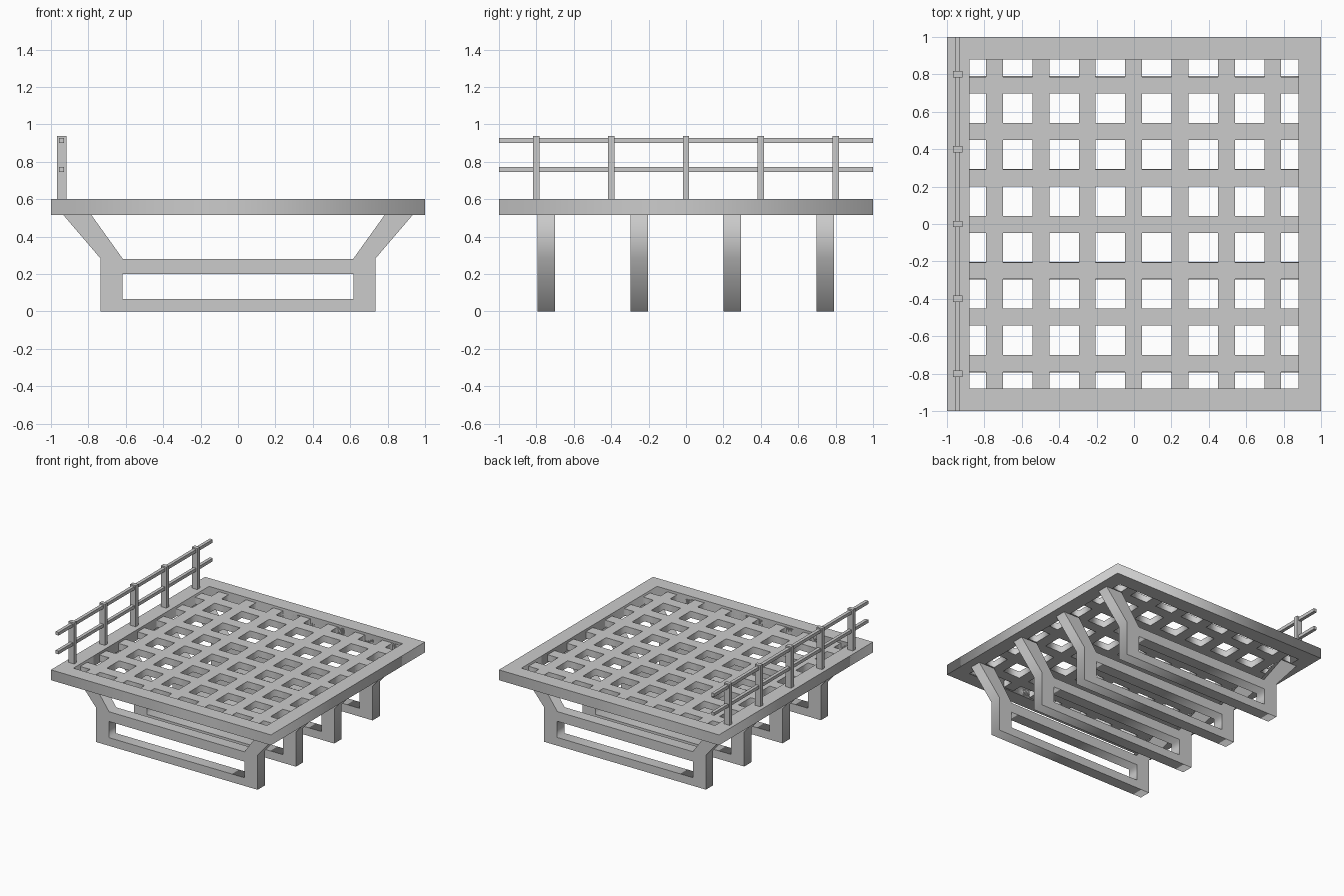
import bpy, math

if "Cube" in bpy.data.objects:
    bpy.data.objects.remove(bpy.data.objects["Cube"])


def plate(name, loops, thickness, location=(0, 0, 0), upright=False):
    """Flat cut-out: first loop is the outline, the rest are holes."""
    curve = bpy.data.curves.new(name, 'CURVE')
    curve.dimensions = '2D'
    curve.fill_mode = 'BOTH'
    curve.extrude = thickness / 2
    for pts in loops:
        s = curve.splines.new('POLY')
        s.points.add(len(pts) - 1)
        for p, (x, y) in zip(s.points, pts):
            p.co = (x, y, 0, 1)
        s.use_cyclic_u = True
    tmp = bpy.data.objects.new(name + "_outline", curve)
    bpy.context.collection.objects.link(tmp)
    bpy.context.view_layer.update()
    deps = bpy.context.evaluated_depsgraph_get()
    mesh = bpy.data.meshes.new_from_object(tmp.evaluated_get(deps))
    bpy.data.objects.remove(tmp)
    obj = bpy.data.objects.new(name, mesh)
    bpy.context.collection.objects.link(obj)
    obj.location = location
    if upright:
        obj.rotation_euler.x = math.pi / 2
    return obj


def rect(x0, x1, y0, y1):
    return [(x0, y0), (x1, y0), (x1, y1), (x0, y1)]


def box(name, lo, hi):
    mid = [(a + b) / 2 for a, b in zip(lo, hi)]
    bpy.ops.mesh.primitive_cube_add(size=1, location=mid)
    obj = bpy.context.object
    obj.name = name
    obj.scale = [b - a for a, b in zip(lo, hi)]
    return obj


# Deck border
plate("deck_frame", [rect(-1, 1, -1, 1), rect(-0.88, 0.88, -0.88, 0.88)],
      0.085, (0, 0, 0.5575))

# Slightly recessed lattice of 7 x 7 bars
bars = [-0.002 + 0.248 * i for i in range(-3, 4)]
starts = [-0.88] + [b + 0.045 for b in bars]
ends = [b - 0.045 for b in bars] + [0.88]
gaps = list(zip(starts, ends))
holes = [rect(x0, x1, y0, y1) for x0, x1 in gaps for y0, y1 in gaps]
plate("deck_lattice", [rect(-0.9, 0.9, -0.9, 0.9)] + holes,
      0.055, (0, 0, 0.5525))

# Trestle supports with splayed arms and a long window
half = [(0.735, 0), (0.735, 0.283), (0.935, 0.517), (0.785, 0.517), (0.615, 0.28)]
outline = half + [(-x, z) for x, z in reversed(half)]
for i in range(4):
    y = -0.748 + 0.4975 * i
    plate(f"trestle_{i + 1}", [outline, rect(-0.617, 0.617, 0.067, 0.2)],
          0.094, (0, y, 0), upright=True)

# Railing on the left side
for i in range(5):
    y = -0.8 + 0.4 * i
    box(f"railing_post_{i + 1}", (-0.968, y - 0.017, 0.59), (-0.918, y + 0.017, 0.937))
for name, z in (("lower_rail", 0.759), ("upper_rail", 0.913)):
    box(name, (-0.957, -1, z - 0.013), (-0.93, 1, z + 0.013))
